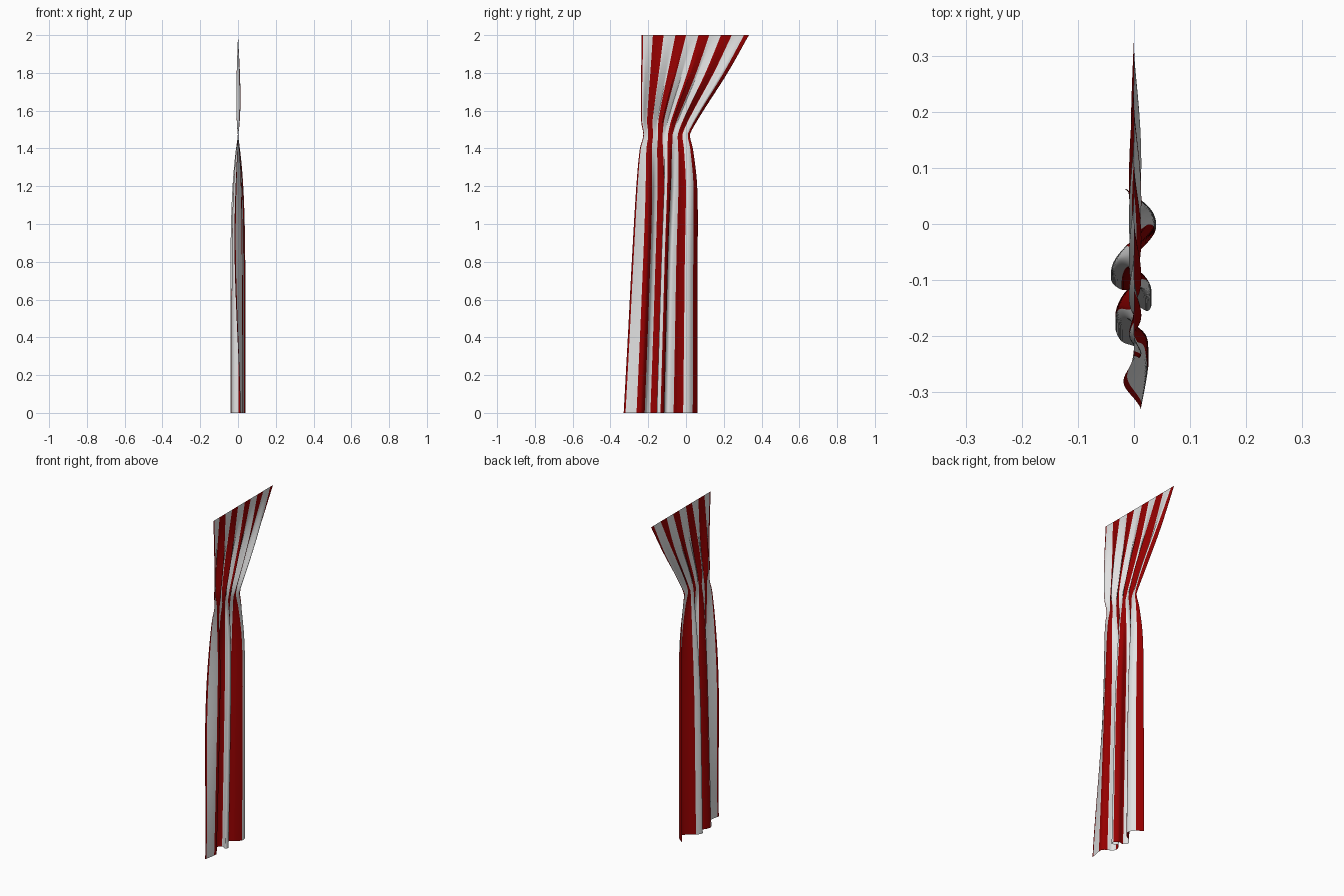
import bpy, math

if "Cube" in bpy.data.objects:
    bpy.data.objects.remove(bpy.data.objects["Cube"])

COLS, ROWS, TIE = 200, 80, 1.47


def material(name, colour):
    m = bpy.data.materials.new(name)
    m.diffuse_color = (*colour, 1)
    m.use_nodes = True
    m.node_tree.nodes["Principled BSDF"].inputs["Base Color"].default_value = m.diffuse_color
    return m


def table(t, pts):
    """Smooth interpolation of (key, value) pairs."""
    n = len(pts)
    i = max(k for k in range(n - 1) if k == 0 or pts[k][0] <= t)

    def slope(k):
        a, b = pts[max(k - 1, 0)], pts[min(k + 1, n - 1)]
        return (b[1] - a[1]) / (b[0] - a[0])
    (t0, v0), (t1, v1) = pts[i], pts[i + 1]
    h = t1 - t0
    s = min(max((t - t0) / h, 0), 1)
    return ((2*s**3 - 3*s*s + 1) * v0 + (s**3 - 2*s*s + s) * h * slope(i)
            + (3*s*s - 2*s**3) * v1 + (s**3 - s*s) * h * slope(i + 1))


# Outline of the gathered cloth: edge position by height
LEFT = [(0, -0.33), (0.4, -0.308), (0.8, -0.287), (1.2, -0.263), (1.4, -0.244),
        (1.47, -0.226), (1.55, -0.238), (2, -0.235)]
RIGHT = [(0, 0.06), (0.8, 0.06), (1.2, 0.058), (1.4, 0.036), (1.47, 0.02),
         (1.5, 0.032), (1.6, 0.092), (1.8, 0.22), (2, 0.333)]
# Hanging folds at the hem: (u, x, y)
HEM = [(0, 0.012, -0.33), (0.1, 0.024, -0.265), (0.15, 0.024, -0.238), (0.2, 0.004, -0.22),
       (0.28, -0.024, -0.207), (0.33, -0.033, -0.18), (0.415, -0.008, -0.14),
       (0.48, 0.024, -0.155), (0.53, 0.031, -0.135), (0.58, 0.012, -0.116),
       (0.63, -0.022, -0.117), (0.69, -0.041, -0.096), (0.745, -0.018, -0.063),
       (0.79, 0.011, -0.046), (0.84, 0.037, -0.015), (0.9, 0.036, 0.012),
       (0.95, 0.02, 0.033), (1, -0.016, 0.062)]
HEM_X = [(u, x) for u, x, y in HEM]
HEM_Y = [(u, (y + 0.33) / 0.39) for u, x, y in HEM]


def point(u, z):
    lo, hi = table(z, LEFT), table(z, RIGHT)
    if z < TIE:
        # folds open out below the tie, and the leading edge curls aside
        a = 1 - (z / TIE) ** 6
        curl = 0.03 * math.sin(math.pi * (z / TIE) ** 1.4) * max(0, 1 - u / 0.14) ** 1.5
        x = table(u, HEM_X) * a - curl
        v = u + (table(u, HEM_Y) - u) * a
    else:
        # fine pleats fade away towards the rail
        s = (z - TIE) / (2 - TIE)
        a = math.sin(math.pi * s ** 0.7)
        w = 2 * math.pi * 5.5 * u + 0.8
        x = a * (0.002 + 0.011 * math.sin(w))
        v = u + 0.01 * a * math.sin(math.pi * u) * math.sin(2 * w)
    return (x, lo + (hi - lo) * v, z)


def is_red(u):
    return u < 0.015 or (u > 0.1 and ((u - 0.105) / 0.2125) % 1 < 0.46)


# Curtain: one striped sheet
verts = [point(c / COLS, 2 * r / ROWS) for r in range(ROWS + 1) for c in range(COLS + 1)]
faces, slots = [], []
for r in range(ROWS):
    for c in range(COLS):
        k = r * (COLS + 1) + c
        faces.append((k, k + 1, k + COLS + 2, k + COLS + 1))
        slots.append(1 if is_red((c + 0.5) / COLS) else 0)
mesh = bpy.data.meshes.new("curtain")
mesh.from_pydata(verts, [], faces)
mesh.materials.append(material("white cloth", (0.75, 0.75, 0.75)))
mesh.materials.append(material("red cloth", (0.3, 0.0, 0.0)))
for poly, slot in zip(mesh.polygons, slots):
    poly.material_index = slot
    poly.use_smooth = True
curtain = bpy.data.objects.new("curtain", mesh)
bpy.context.collection.objects.link(curtain)
